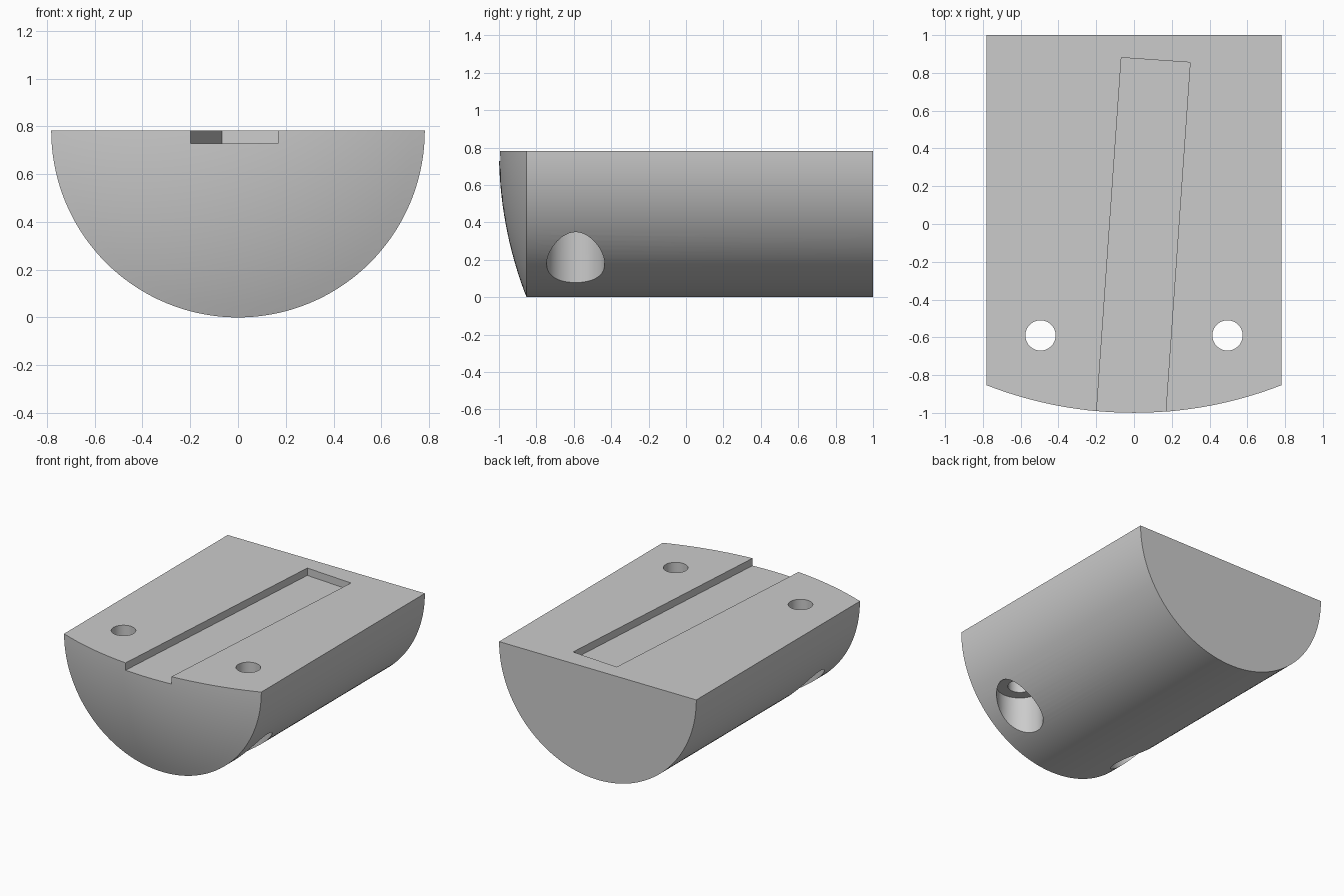
import bpy, bmesh, math
from mathutils import Matrix, Vector

cube = bpy.data.objects.get("Cube")
if cube:
    bpy.data.objects.remove(cube, do_unlink=True)

RADIUS, FRONT_SIDE, BACK = 0.782, -0.853, 1.0
SAG = FRONT_SIDE + 1
DOME = (RADIUS ** 2 + SAG ** 2) / (2 * SAG)

grey = bpy.data.materials.new("plain_grey")
grey.use_nodes = True
colour = (0.6, 0.6, 0.6, 1)
grey.diffuse_color = colour
grey.node_tree.nodes["Principled BSDF"].inputs["Base Color"].default_value = colour


def finish(name, bm):
    bmesh.ops.recalc_face_normals(bm, faces=bm.faces)
    mesh = bpy.data.meshes.new(name)
    bm.to_mesh(mesh)
    bm.free()
    mesh.materials.append(grey)
    obj = bpy.data.objects.new(name, mesh)
    bpy.context.collection.objects.link(obj)
    return obj


def cut(body, name, bm):
    cutter = finish(name, bm)
    mod = body.modifiers.new(name, 'BOOLEAN')
    mod.operation, mod.solver, mod.object = 'DIFFERENCE', 'EXACT', cutter
    bpy.context.view_layer.objects.active = body
    bpy.ops.object.modifier_apply(modifier=name)
    bpy.data.objects.remove(cutter, do_unlink=True)


def drill(name, x, radius, bottom, top):
    bm = bmesh.new()
    bmesh.ops.create_cone(bm, cap_ends=True, segments=64, radius1=radius, radius2=radius,
                          depth=top - bottom,
                          matrix=Matrix.Translation((x, -0.59, (top + bottom) / 2)))
    cut(body, name, bm)


# Half-round body with a domed front: half profile spun about the long axis
bm = bmesh.new()
profile = [(0, BACK), (RADIUS, BACK)]
steps = 16
for i in range(steps + 1):
    r = RADIUS * (1 - i / steps)
    profile.append((r, DOME - 1 - math.sqrt(DOME ** 2 - r ** 2)))
verts = [bm.verts.new((r, y, RADIUS)) for r, y in profile]
edges = [bm.edges.new(pair) for pair in zip(verts, verts[1:])]
bmesh.ops.spin(bm, geom=verts + edges, cent=(0, 0, RADIUS), axis=(0, 1, 0),
               angle=math.pi, steps=72)
bmesh.ops.remove_doubles(bm, verts=bm.verts, dist=1e-5)

# Flat top and single flat back face
bmesh.ops.holes_fill(bm, edges=[e for e in bm.edges if e.is_boundary], sides=0)
back = [f for f in bm.faces if all(abs(v.co.y - BACK) < 1e-4 for v in f.verts)]
bmesh.ops.dissolve_faces(bm, faces=back, use_verts=False)
body = finish("half_round_body", bm)

# Slanted shallow groove, open at the front
bm = bmesh.new()
slant = math.radians(-4.0)
along = Vector((-math.sin(slant), math.cos(slant), 0))
centre = Vector((0.115, 0.868, RADIUS)) - along * 1.25
bmesh.ops.create_cube(bm, size=1, matrix=Matrix.Translation(centre)
                      @ Matrix.Rotation(slant, 4, 'Z') @ Matrix.Diagonal((0.365, 2.5, 0.106, 1)))
cut(body, "groove_cutter", bm)

# Two bolt holes, counterbored from below
for side, x in (("left", 0.495), ("right", -0.495)):
    drill(side + "_counterbore", x, 0.155, -0.2, 0.358)
    drill(side + "_bolt_hole", x, 0.08, 0.1, 1.0)

bpy.ops.object.select_all(action='DESELECT')
body.select_set(True)
bpy.context.view_layer.objects.active = body
bpy.ops.object.shade_smooth_by_angle(angle=math.radians(25))
